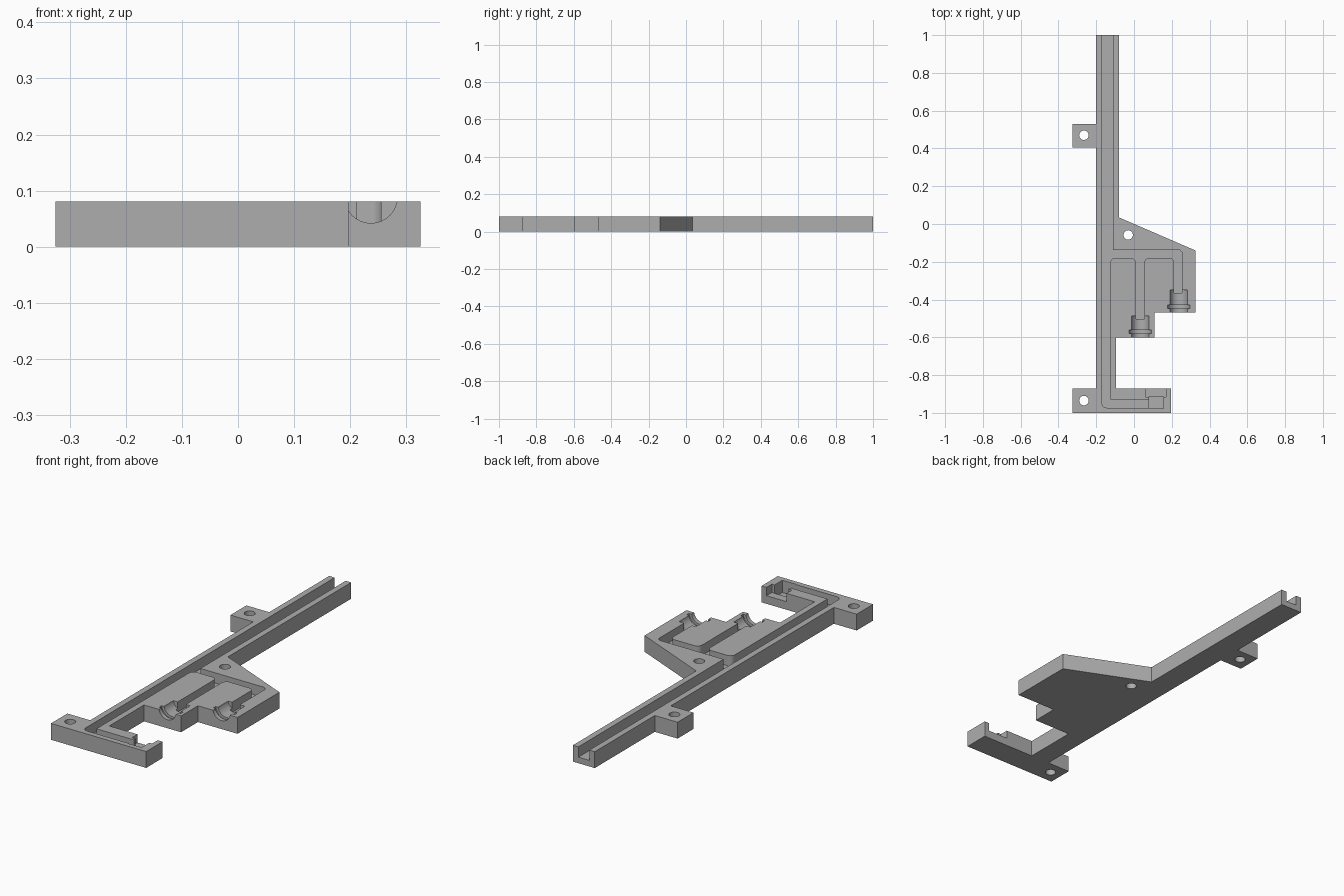
import bpy
import bmesh
from math import radians
from mathutils import Vector, Matrix

if "Cube" in bpy.data.objects:
    bpy.data.objects.remove(bpy.data.objects["Cube"], do_unlink=True)

HEIGHT = 0.081
FLOOR = 0.03

grey = bpy.data.materials.new("plain grey")
grey.use_nodes = True
grey.diffuse_color = (0.42, 0.42, 0.42, 1)
grey.node_tree.nodes["Principled BSDF"].inputs["Base Color"].default_value = (0.42, 0.42, 0.42, 1)


def make_object(name, bm):
    bmesh.ops.recalc_face_normals(bm, faces=bm.faces)
    mesh = bpy.data.meshes.new(name)
    bm.to_mesh(mesh)
    bm.free()
    mesh.materials.append(grey)
    obj = bpy.data.objects.new(name, mesh)
    bpy.context.collection.objects.link(obj)
    return obj


def rounded(points, steps=5):
    """Replace each corner that has a third value (radius) by a small arc."""
    result = []
    for i, p in enumerate(points):
        corner = Vector(p[:2])
        if len(p) < 3:
            result.append(corner)
            continue
        before = (Vector(points[i - 1][:2]) - corner).normalized()
        after = (Vector(points[(i + 1) % len(points)][:2]) - corner).normalized()
        centre = corner + (before + after) * p[2]
        for k in range(steps + 1):
            direction = (-after).lerp(-before, k / steps).normalized()
            result.append(centre + direction * p[2])
    return result


def prism(name, points, bottom, top):
    bm = bmesh.new()
    outline = rounded(points)
    lower = [bm.verts.new((p.x, p.y, bottom)) for p in outline]
    upper = [bm.verts.new((p.x, p.y, top)) for p in outline]
    bm.faces.new(lower)
    bm.faces.new(upper)
    for i in range(len(outline)):
        bm.faces.new((lower[i - 1], lower[i], upper[i], upper[i - 1]))
    return make_object(name, bm)


def box(name, x0, x1, y0, y1, bottom, top):
    return prism(name, [(x0, y0), (x1, y0), (x1, y1), (x0, y1)], bottom, top)


def cylinder(name, centre, radius, depth, along_y=False):
    bm = bmesh.new()
    turn = Matrix.Rotation(radians(90), 4, "X") if along_y else Matrix.Identity(4)
    bmesh.ops.create_cone(bm, cap_ends=True, segments=32, radius1=radius, radius2=radius,
                          depth=depth, matrix=Matrix.Translation(centre) @ turn)
    return make_object(name, bm)


# Plate with mounting ears, sloped shoulder and lower arm
plate = prism("channel_plate", [
    (-0.2, 1), (-0.2, 0.53), (-0.325, 0.53), (-0.325, 0.405), (-0.2, 0.405),
    (-0.2, -0.872), (-0.325, -0.872), (-0.325, -1), (0.197, -1), (0.197, -0.872),
    (-0.095, -0.872), (-0.095, -0.6), (0.108, -0.6), (0.108, -0.468),
    (0.325, -0.468), (0.325, -0.14), (-0.08, 0.035), (-0.08, 1)], 0, HEIGHT)

# Branching channel
cutters = [prism("channel_cutter", [
    (-0.17, 1.1), (-0.17, -0.973, 0.025), (0.09, -0.973), (0.09, -0.93),
    (-0.125, -0.93), (-0.125, -0.18, 0.025), (0.01, -0.18, 0.025), (0.01, -0.502),
    (0.055, -0.502), (0.055, -0.18, 0.025), (0.212, -0.18, 0.025), (0.212, -0.365),
    (0.255, -0.365), (0.255, -0.137, 0.02), (-0.11, -0.137), (-0.11, 1.1)], FLOOR, 0.2)]

# Pocket and open notch at the end of the lower arm
cutters.append(box("pocket_cutter", 0.08, 0.155, -0.976, -0.914, 0.02, 0.21))
cutters.append(box("notch_cutter", 0.06, 0.17, -0.915, -0.84, 0.04, 0.22))

# Half-round sockets with a wider ring groove
for x, back, front in ((0.237, -0.35, -0.468), (0.033, -0.487, -0.6)):
    end = front - 0.03
    cutters.append(cylinder("socket_cutter", (x, (back + end) / 2, 0.089), 0.047, back - end, True))
    cutters.append(cylinder("ring_cutter", (x, front + 0.03, 0.089), 0.06, 0.019, True))

# Screw holes
for x, y in ((-0.265, 0.47), (-0.265, -0.935), (-0.031, -0.058)):
    cutters.append(cylinder("hole_cutter", (x, y, 0.04), 0.025, 0.3))

# Cut everything out of the plate
bpy.ops.object.select_all(action="DESELECT")
bpy.context.view_layer.objects.active = plate
plate.select_set(True)
for cutter in cutters:
    cut = plate.modifiers.new("cut", "BOOLEAN")
    cut.operation = "DIFFERENCE"
    cut.solver = "EXACT"
    cut.object = cutter
    bpy.ops.object.modifier_apply(modifier=cut.name)
    bpy.data.objects.remove(cutter, do_unlink=True)

bpy.ops.object.shade_smooth_by_angle(angle=radians(30))
